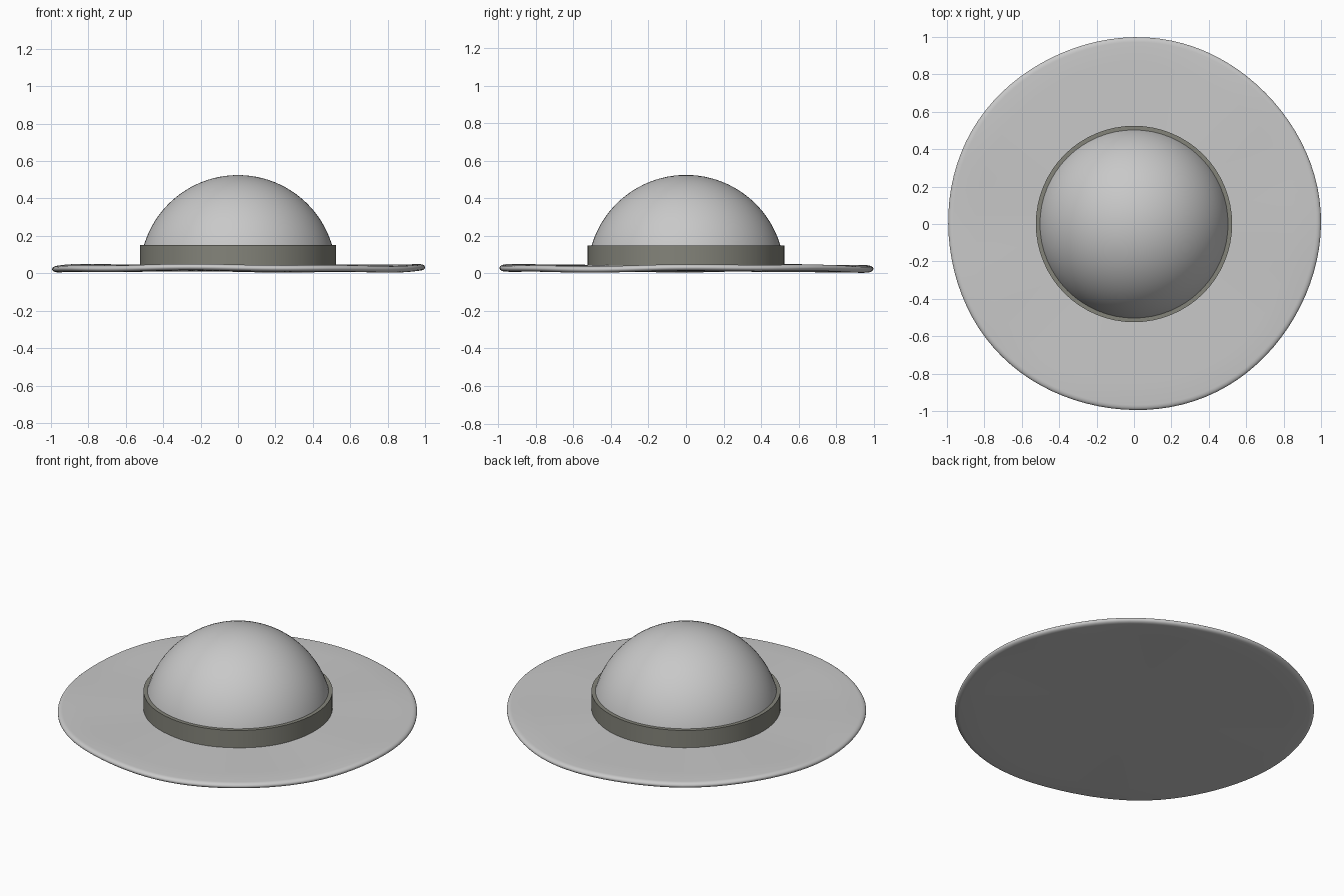
import bpy, bmesh, math

if "Cube" in bpy.data.objects:
    bpy.data.objects.remove(bpy.data.objects["Cube"])


def material(name, rgb):
    m = bpy.data.materials.new(name)
    m.diffuse_color = (*rgb, 1.0)
    m.use_nodes = True
    m.node_tree.nodes["Principled BSDF"].inputs["Base Color"].default_value = m.diffuse_color
    return m


def ripple(a, r):
    # gentle hand-shaped waviness, growing towards the rim
    return 0.0045 * r * r * (math.sin(3 * a + 0.6) + 0.6 * math.sin(7 * a + 2.0))


def lathe(name, profile, steps, mat, wavy=False, angle=35):
    """Spin (radius, z) points round z; radius 0 makes a pole."""
    bm = bmesh.new()
    rings = []
    for r, z in profile:
        if r == 0:
            rings.append([bm.verts.new((0, 0, z))])
            continue
        ring = []
        for i in range(steps):
            a = 2 * math.pi * i / steps
            k, dz = r, 0.0
            if wavy:
                k = r * (1 + 0.004 * r * math.sin(5 * a + 1.0))
                dz = ripple(a, r)
            ring.append(bm.verts.new((k * math.cos(a), k * math.sin(a), z + dz)))
        rings.append(ring)
    for lo, hi in zip(rings, rings[1:]):
        for i in range(steps):
            j = (i + 1) % steps
            if len(lo) == 1:
                bm.faces.new((lo[0], hi[j], hi[i]))
            elif len(hi) == 1:
                bm.faces.new((lo[i], lo[j], hi[0]))
            else:
                bm.faces.new((lo[i], lo[j], hi[j], hi[i]))
    bmesh.ops.recalc_face_normals(bm, faces=bm.faces)
    me = bpy.data.meshes.new(name)
    bm.to_mesh(me)
    bm.free()
    me.materials.append(mat)
    ob = bpy.data.objects.new(name, me)
    bpy.context.collection.objects.link(ob)
    bpy.ops.object.select_all(action='DESELECT')
    ob.select_set(True)
    bpy.context.view_layer.objects.active = ob
    bpy.ops.object.shade_smooth_by_angle(angle=math.radians(angle))
    return ob


felt = material("light_grey", (0.58, 0.58, 0.58))
ribbon = material("dark_olive_grey", (0.23, 0.23, 0.195))

# Brim: thin closed disc with a rounded, slightly wavy rim
mid, half = 0.027, 0.017
rim = [(0.97 + 0.027 * math.cos(t), mid + half * math.sin(t))
       for t in (math.radians(d) for d in range(-90, 91, 20))]
brim_profile = ([(0, mid - half)] + [(r, mid - half) for r in (0.3, 0.6, 0.85)]
                + rim + [(r, mid + half) for r in (0.85, 0.6, 0.3)]
                + [(0, mid + half)])
lathe("brim", brim_profile, 96, felt, wavy=True, angle=60)

# Crown: hemisphere
R = 0.525
crown = [(R * math.cos(t), R * math.sin(t))
         for t in (math.radians(3 + 87 * i / 24) for i in range(24))] + [(0, R)]
lathe("crown", crown, 64, felt)

# Hat band: short drum around the base of the crown
lathe("hat_band", [(0, 0.03), (R, 0.03), (R, 0.15), (0.49, 0.15), (0, 0.15)], 64, ribbon)
